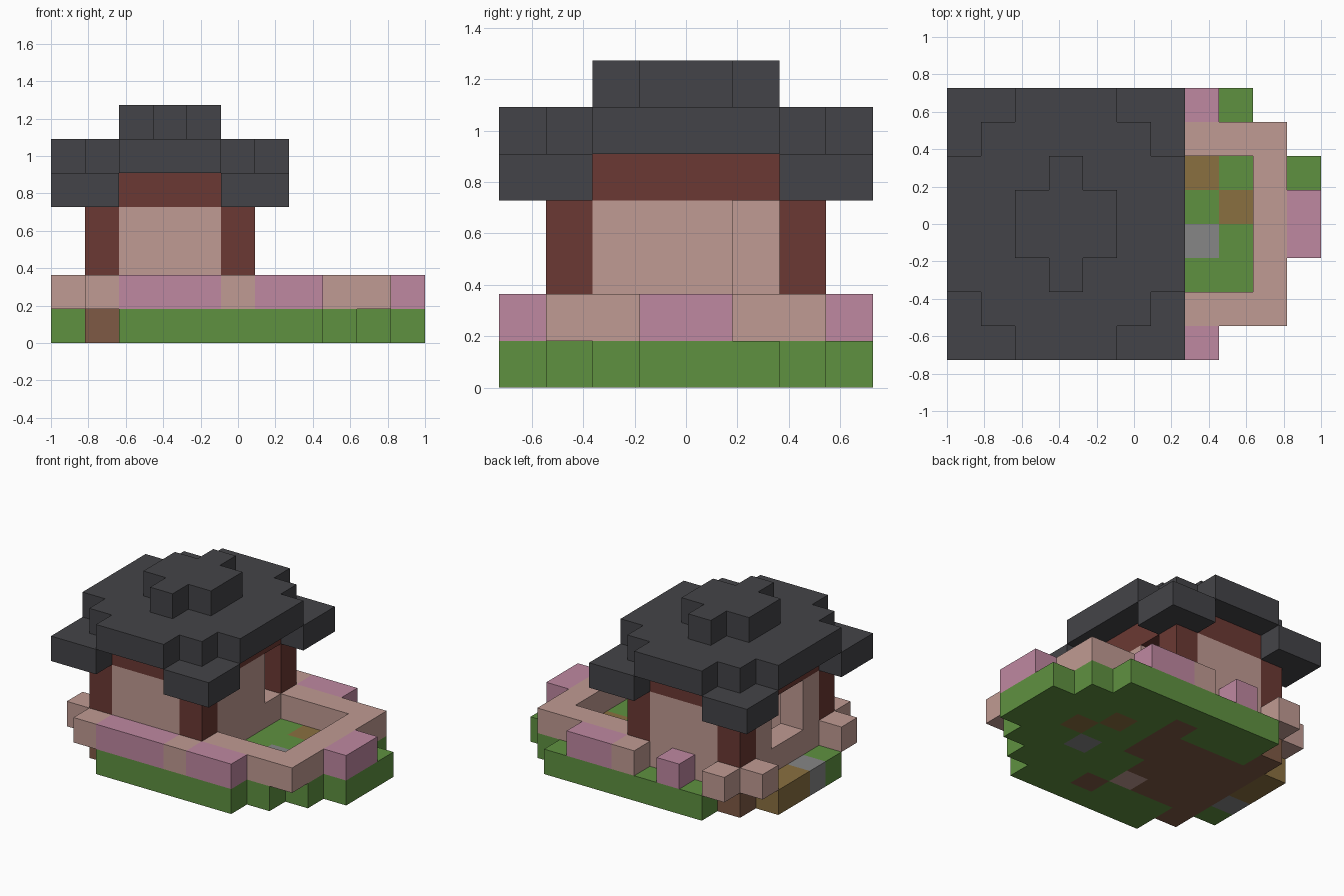
import bpy
import bmesh
from mathutils import Vector

cube = bpy.data.objects.get("Cube")
if cube:
    bpy.data.objects.remove(cube, do_unlink=True)

UNIT = 2 / 11                       # edge of one block
ORIGIN = Vector((-5.5, -4, 0))      # centres the 11 x 8 block plan


def material(name, hex_colour):
    rgb = [int(hex_colour[i:i + 2], 16) / 255 for i in (0, 2, 4)]
    lin = [c / 12.92 if c <= 0.04045 else ((c + 0.055) / 1.055) ** 2.4 for c in rgb]
    mat = bpy.data.materials.new(name)
    mat.use_nodes = True
    mat.diffuse_color = (*lin, 1)
    mat.node_tree.nodes["Principled BSDF"].inputs["Base Color"].default_value = (*lin, 1)
    return mat


GRASS = material("grass_green", "5f9140")
DIRT = material("dirt_brown", "7f5a45")
PATH = material("path_ochre", "8a7040")
STONE = material("stone_grey", "868686")
PLASTER = material("plaster_beige", "c09b93")
BLOSSOM = material("blossom_pink", "bf88a1")
TIMBER = material("timber_red_brown", "6b3933")
ROOF = material("roof_charcoal", "444448")


def box(x, y, z):
    """Block cells for inclusive (first, last) ranges or single indices."""
    spans = [(r, r) if isinstance(r, int) else r for r in (x, y, z)]
    a, b, c = [range(lo, hi + 1) for lo, hi in spans]
    return {(i, j, k) for i in a for j in b for k in c}


def build(name, *layers):
    """Join (material, cells) layers into one shell; later layers repaint cells."""
    paint = {cell: mat for mat, cells in layers for cell in cells}
    mats = list(dict.fromkeys(paint.values()))
    bm = bmesh.new()
    verts = {}

    def corner(p):
        key = tuple(p)
        if key not in verts:
            verts[key] = bm.verts.new((Vector(key) + ORIGIN) * UNIT)
        return verts[key]

    for cell, mat in paint.items():
        for axis in range(3):
            for side in (0, 1):
                beyond = list(cell)
                beyond[axis] += 2 * side - 1
                if tuple(beyond) in paint:
                    continue
                u, v = (axis + 1) % 3, (axis + 2) % 3
                loop = []
                for du, dv in ((0, 0), (1, 0), (1, 1), (0, 1)):
                    p = list(cell)
                    p[axis] += side
                    p[u] += du
                    p[v] += dv
                    loop.append(corner(p))
                face = bm.faces.new(loop if side else loop[::-1])
                face.material_index = mats.index(mat)
    # Merge flat areas of one colour
    bmesh.ops.dissolve_limit(bm, angle_limit=0.01, verts=bm.verts[:],
                             edges=bm.edges[:], delimit={'MATERIAL'})
    mesh = bpy.data.meshes.new(name)
    bm.to_mesh(mesh)
    bm.free()
    for mat in mats:
        mesh.materials.append(mat)
    obj = bpy.data.objects.new(name, mesh)
    bpy.context.collection.objects.link(obj)
    return obj


def corners(z):
    return {c for x in (1, 5) for y in (1, 6) for c in box(x, y, z)}


# Ground slab with stepped edge, house floor and path stones
lawn = set()
for y, (first, last) in enumerate([(2, 7), (2, 8), (0, 9), (0, 10),
                                   (0, 10), (0, 10), (2, 9), (2, 8)]):
    lawn |= box((first, last), y, 0)
floor = box((1, 4), (2, 5), 0) | box(5, (4, 5), 0) | corners(0)
build("ground",
      (GRASS, lawn),
      (DIRT, floor),
      (PLASTER, box(4, 2, 0)),
      (PATH, box(0, (4, 5), 0) | box(7, 5, 0) | box(8, 4, 0)),
      (STONE, box(0, 3, 0) | box(7, 3, 0)))

# Low garden wall with blossom sections
build("garden_wall",
      (PLASTER, box((1, 7), 0, 1) | box((5, 7), 7, 1) | box((6, 9), 1, 1)
       | box((6, 9), 6, 1) | box(9, (2, 5), 1)),
      (BLOSSOM, box((2, 4), 0, 1) | box((6, 7), 0, 1) | box((6, 7), 7, 1)
       | box(10, (3, 4), 1)))
build("wall_end_stones", (PLASTER, box(0, 1, 1) | box(0, 6, 1) | box(1, 7, 1)))
build("blossom_bush", (BLOSSOM, box(3, 7, 1)))

# House walls, with a window on each end
walls = (box((2, 4), 1, (1, 3)) | box((2, 4), 6, (1, 3))
         | box(1, (2, 5), (1, 3)) | box(5, (2, 5), (1, 3)))
windows = box(1, (3, 4), (2, 3)) | box(5, 5, (2, 3))
build("house_walls", (PLASTER, walls - windows))

# Timber frame
build("corner_posts", (TIMBER, corners((1, 3))))
build("top_beams", (TIMBER, box((2, 4), 1, 4) | box((2, 4), 6, 4)
                    | box(1, (2, 5), 4) | box(5, (2, 5), 4)))

# Roof: drooping corners, broad rounded tier, cross-shaped cap
eaves = {c for x in ((0, 1), (5, 6)) for y in ((0, 1), (6, 7)) for c in box(x, y, 4)}
tier = box((0, 6), (2, 5), 5) | box((1, 5), (1, 6), 5) | box((2, 4), (0, 7), 5)
cap = box((2, 4), (3, 4), 6) | box(3, (2, 5), 6)
build("roof", (ROOF, eaves | tier | cap))
